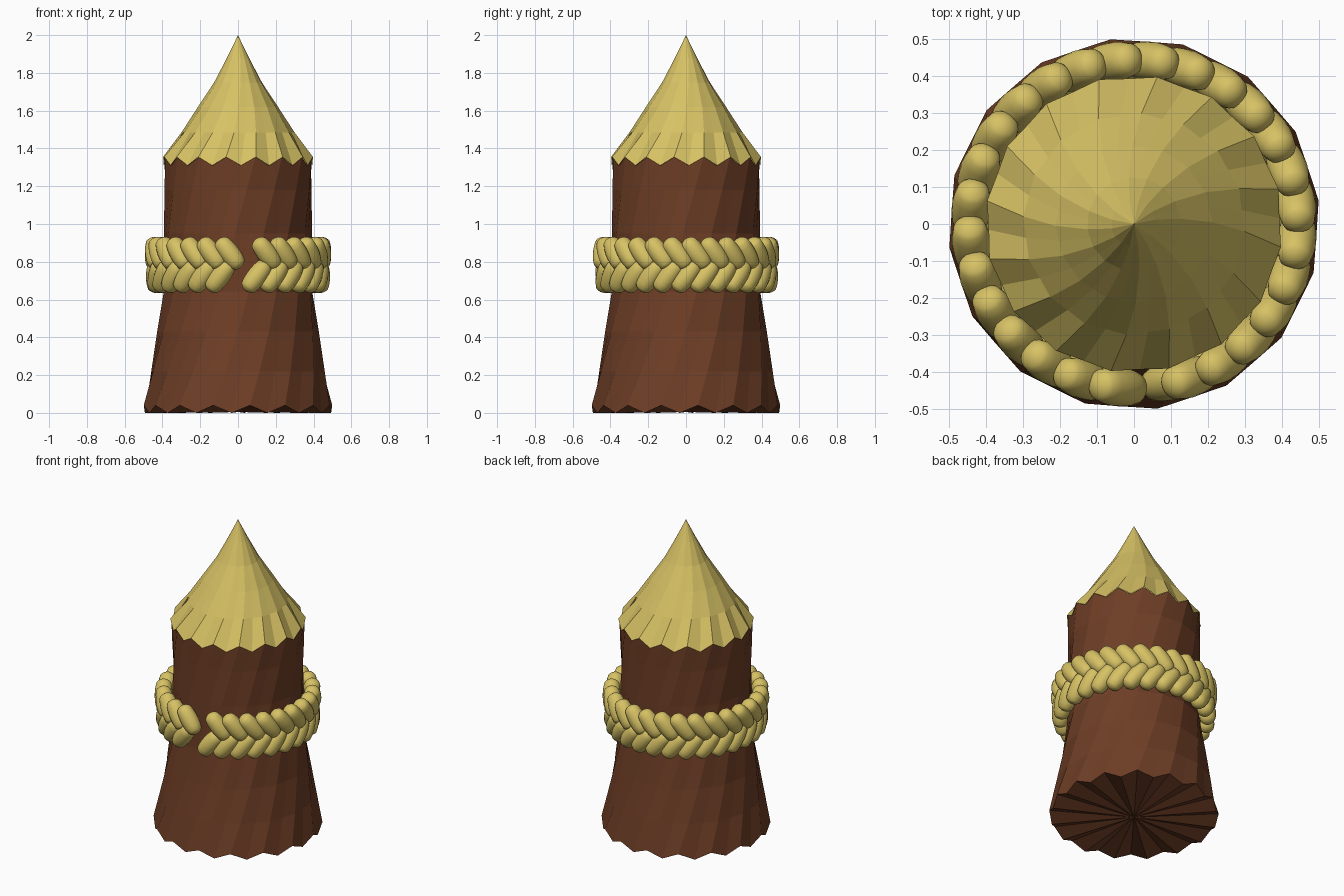
import bpy, bmesh, math
from mathutils import Matrix, Vector

if "Cube" in bpy.data.objects:
    bpy.data.objects.remove(bpy.data.objects["Cube"], do_unlink=True)


def material(name, color):
    m = bpy.data.materials.new(name)
    m.use_nodes = True
    m.diffuse_color = (*color, 1)
    m.node_tree.nodes["Principled BSDF"].inputs["Base Color"].default_value = (*color, 1)
    return m


bark = material("bark_brown", (0.156, 0.048, 0.019))
straw = material("straw_yellow", (0.68, 0.54, 0.13))

SIDES = 16
TWIST = math.radians(39)      # turn per unit of height
START = math.radians(5.7)


def finish(name, bm, mat):
    mesh = bpy.data.meshes.new(name)
    bmesh.ops.recalc_face_normals(bm, faces=bm.faces)
    bm.to_mesh(mesh)
    bm.free()
    mesh.materials.append(mat)
    obj = bpy.data.objects.new(name, mesh)
    bpy.context.collection.objects.link(obj)
    return obj


def ring(bm, radius, z, drop=0.0, inset=0.982):
    """Twisted ring of corners and edge midpoints; midpoints sit lower by drop."""
    verts = []
    for i in range(SIDES * 2):
        a = START + TWIST * z + math.pi * i / SIDES
        r = radius * (inset if i % 2 else 1)
        verts.append(bm.verts.new((r * math.cos(a), r * math.sin(a), z - drop * (i % 2))))
    return verts


def bridge(bm, lower, upper):
    n = len(lower)
    for i in range(n):
        j = (i + 1) % n
        bm.faces.new((lower[i], lower[j], upper[j], upper[i]))


# Trunk: flared, twisted and jagged at both ends
bm = bmesh.new()
profile = [(0.503, 0.04, 0.04), (0.464, 0.22, 0), (0.428, 0.43, 0), (0.397, 0.64, 0),
           (0.392, 0.95, 0), (0.392, 1.18, 0), (0.396, 1.355, 0.045)]
rings = [ring(bm, *p) for p in profile]
for low, high in zip(rings, rings[1:]):
    bridge(bm, low, high)
base = bm.verts.new((0, 0, 0.005))
for i, v in enumerate(rings[0]):
    bm.faces.new((base, rings[0][(i + 1) % len(rings[0])], v))
finish("trunk", bm, bark)

# Sharpened tip: slightly hollow twisted cone with a jagged lower rim
bm = bmesh.new()
profile = [(0.402, 1.355, 0.045), (0.3, 1.485, 0), (0.212, 1.62, 0),
           (0.127, 1.75, 0), (0.062, 1.875, 0)]
rings = [ring(bm, *p, inset=0.978) for p in profile]
for low, high in zip(rings, rings[1:]):
    bridge(bm, low, high)
apex = bm.verts.new((0, 0, 2))
for i, v in enumerate(rings[-1]):
    bm.faces.new((v, rings[-1][(i + 1) % len(rings[-1])], apex))
finish("sharpened_tip", bm, straw)


# Rope: two rows of slanted strands wrapped round the trunk, open at the front
def rope_row(name, first_angle, radius, z, tilt):
    bm = bmesh.new()
    slots = 28
    for k in range(slots - 1):
        made = bmesh.ops.create_uvsphere(bm, u_segments=20, v_segments=13, radius=0.053)
        place = (Matrix.Rotation(math.radians(first_angle) + math.tau * k / slots, 4, 'Z')
                 @ Matrix.Translation((radius, 0, z))
                 @ Matrix.Rotation(math.radians(tilt), 4, 'X'))
        for v in made["verts"]:
            stretch = max(-1, min(1, v.co.z / 0.03)) * 0.043
            v.co = place @ (v.co + Vector((0, 0, stretch)))
    obj = finish(name, bm, straw)
    for p in obj.data.polygons:
        p.use_smooth = True


rope_row("rope_upper_row", -70, 0.442, 0.845, 38)
rope_row("rope_lower_row", -77, 0.435, 0.722, -38)
